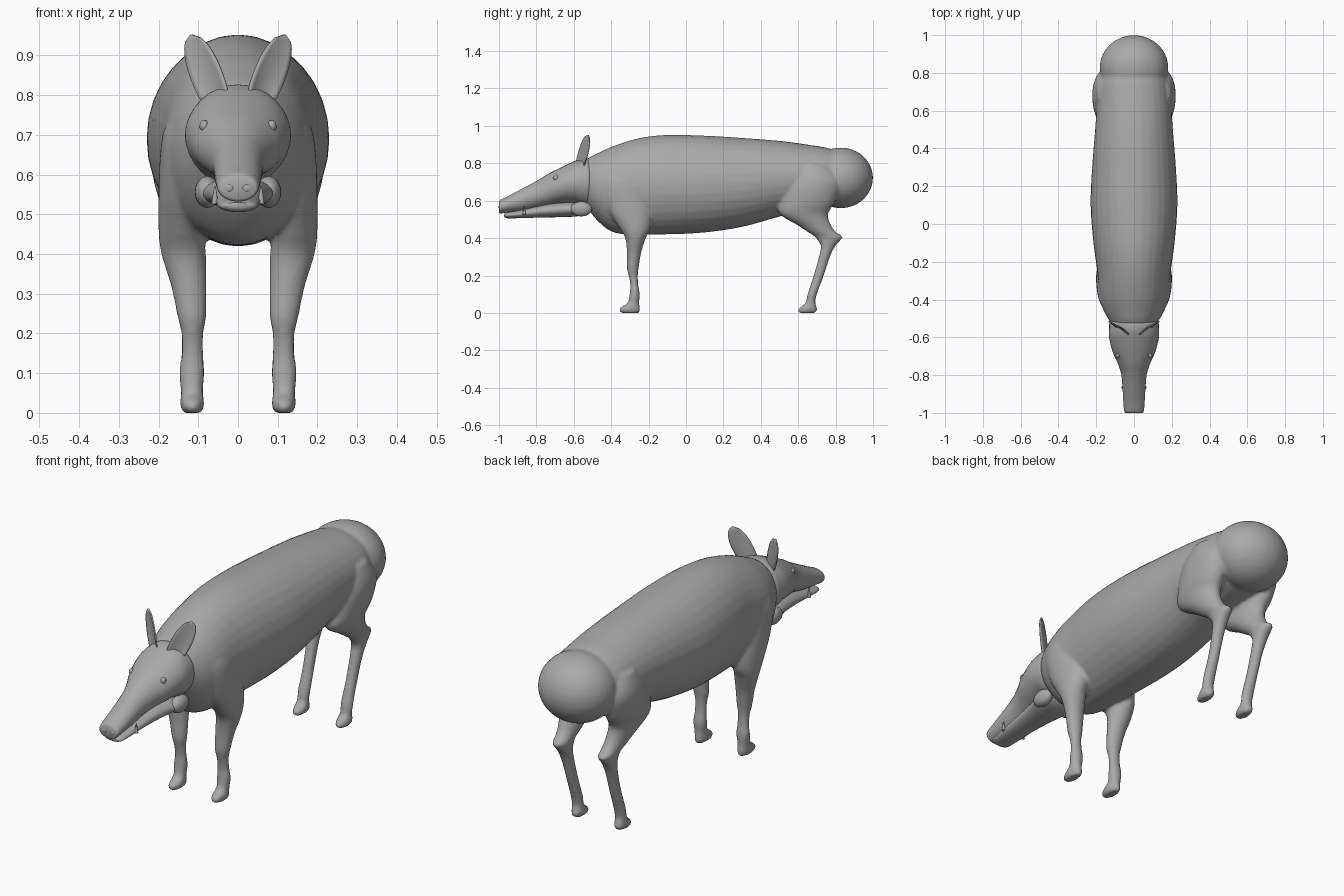
import bpy, bmesh, math
from mathutils import Vector, Matrix

if "Cube" in bpy.data.objects:
    bpy.data.objects.remove(bpy.data.objects["Cube"])

grey = bpy.data.materials.new("hide grey")
grey.diffuse_color = (0.4, 0.4, 0.4, 1)
grey.use_nodes = True
grey.node_tree.nodes["Principled BSDF"].inputs["Base Color"].default_value = grey.diffuse_color


def smooth_rows(rows, n):
    """Catmull-Rom refinement of the station rows."""
    out = []
    for i in range(len(rows) - 1):
        a, b, c, d = (rows[max(0, min(len(rows) - 1, i + k))] for k in (-1, 0, 1, 2))
        for j in range(n):
            t = j / n
            out.append([0.5 * (2 * q + (r - p) * t + (2 * p - 5 * q + 4 * r - s) * t * t
                               + (3 * q - p - 3 * r + s) * t ** 3)
                        for p, q, r, s in zip(a, b, c, d)])
    return out + [list(rows[-1])]


def loft(bm, rows, axis, side=1, n=4, seg=32):
    """Elliptical sections: (position, low edge, high edge, x centre, x radius)."""
    rings = []
    for p, lo, hi, cx, rx in smooth_rows(rows, n):
        ring = []
        for k in range(seg):
            a = 2 * math.pi * k / seg
            x = side * (cx + rx * math.cos(a))
            v = (lo + hi) / 2 + (hi - lo) / 2 * math.sin(a)
            ring.append(bm.verts.new((x, p, v) if axis == 'y' else (x, v, p)))
        rings.append(ring)
    for r, s in zip(rings, rings[1:]):
        for k in range(seg):
            bm.faces.new((r[k], r[(k + 1) % seg], s[(k + 1) % seg], s[k]))
    bm.faces.new(rings[0])
    bm.faces.new(rings[-1])


def ball(bm, centre, radii, seg=32):
    m = Matrix.Translation(centre) @ Matrix.Diagonal((*radii, 1))
    bmesh.ops.create_uvsphere(bm, u_segments=seg, v_segments=seg // 2, radius=1, matrix=m)


def finish(name, bm, angle=50):
    bmesh.ops.recalc_face_normals(bm, faces=bm.faces[:])
    me = bpy.data.meshes.new(name)
    bm.to_mesh(me)
    bm.free()
    ob = bpy.data.objects.new(name, me)
    bpy.context.collection.objects.link(ob)
    me.materials.append(grey)
    me.shade_smooth()
    me.set_sharp_from_angle(angle=math.radians(angle))
    return ob


# body: torso, rump and four legs fused into one skin
bm = bmesh.new()
loft(bm, [(-.55, .60, .80, 0, .10), (-.52, .55, .83, 0, .125), (-.46, .48, .86, 0, .16),
          (-.38, .428, .895, 0, .185), (-.25, .42, .935, 0, .195), (-.1, .42, .952, 0, .215),
          (.1, .43, .948, 0, .23), (.3, .46, .936, 0, .222), (.5, .515, .92, 0, .206),
          (.65, .55, .90, 0, .195), (.78, .575, .875, 0, .175), (.85, .62, .82, 0, .12)], 'y')
ball(bm, (0, .828, .722), (.182, .172, .162))
front_leg = [(0, -.345, -.25, .115, .022), (.012, -.358, -.245, .115, .029),
             (.03, -.35, -.246, .115, .03), (.055, -.312, -.25, .116, .028),
             (.1, -.302, -.247, .116, .032), (.15, -.298, -.255, .115, .028),
             (.2, -.307, -.257, .115, .028), (.24, -.316, -.253, .116, .036),
             (.32, -.316, -.24, .124, .045), (.40, -.325, -.215, .137, .056),
             (.46, -.36, -.19, .142, .058), (.56, -.42, -.19, .14, .06),
             (.70, -.46, -.24, .13, .06), (.78, -.42, -.30, .11, .04)]
hind_leg = [(0, .605, .69, .115, .022), (.012, .597, .702, .115, .029),
            (.03, .61, .70, .115, .03), (.055, .64, .692, .116, .027),
            (.1, .65, .70, .116, .029), (.2, .682, .737, .116, .026),
            (.3, .71, .77, .118, .028), (.36, .72, .80, .12, .033),
            (.405, .69, .838, .122, .036), (.43, .655, .805, .124, .042),
            (.47, .595, .775, .128, .05), (.53, .50, .76, .135, .062),
            (.60, .51, .80, .145, .07), (.70, .55, .82, .15, .07), (.79, .62, .76, .14, .05)]
for s in (-1, 1):
    loft(bm, front_leg, 'z', s)
    loft(bm, hind_leg, 'z', s)
body = finish("body", bm, 180)
rm = body.modifiers.new("fuse", 'REMESH')
rm.mode = 'VOXEL'
rm.voxel_size = .009
rm.use_smooth_shade = True
sm = body.modifiers.new("soften", 'SMOOTH')
sm.factor = .5
sm.iterations = 5

# head with long snout
bm = bmesh.new()
loft(bm, [(-1, .538, .597, 0, .046), (-.99, .532, .606, 0, .052), (-.95, .538, .625, 0, .056),
          (-.88, .545, .662, 0, .06), (-.80, .562, .705, 0, .067), (-.74, .575, .742, 0, .085),
          (-.68, .585, .772, 0, .112), (-.60, .585, .81, 0, .132), (-.55, .57, .826, 0, .132),
          (-.515, .575, .82, 0, .126), (-.50, .62, .78, 0, .09)], 'y')
finish("head", bm)

# lower jaw with cheek bulbs at its hinge
bm = bmesh.new()
loft(bm, [(-.972, .515, .53, 0, .03), (-.955, .506, .537, 0, .047), (-.88, .507, .552, 0, .055),
          (-.78, .51, .575, 0, .062), (-.68, .512, .59, 0, .075), (-.60, .515, .592, 0, .09),
          (-.54, .525, .59, 0, .095), (-.505, .55, .585, 0, .08)], 'y')
for s in (-1, 1):
    ball(bm, (s * .077, -.56, .556), (.032, .058, .04), 20)
finish("lower_jaw", bm)

# nostrils, eyes and tusks
for s, side in ((-1, "left"), (1, "right")):
    bm = bmesh.new()
    ball(bm, (s * .022, -.999, .566), (.011, .003, .009), 16)
    finish(side + "_nostril", bm)
    bm = bmesh.new()
    ball(bm, (s * .085, -.695, .722), (.012, .015, .015), 16)
    finish(side + "_eye", bm)
    bm = bmesh.new()
    bmesh.ops.create_cone(bm, cap_ends=True, segments=12, radius1=.009, radius2=.002, depth=.045,
                          matrix=Matrix.Translation((s * .058, -.865, .548)))
    finish(side + "_tusk", bm)

    # cupped leaf-shaped ear
    bm = bmesh.new()
    base, tip = Vector((.058, -.568, .79)), Vector((.118, -.523, .952))
    across, back = Vector((.82, .5, -.25)), Vector((-.5, .82, 0))
    nt, ns = 12, 8
    grid = []
    for i in range(nt + 1):
        t = i / nt
        w = .046 * math.sqrt(max(.002, 1 - (abs(t - .35) / .65) ** 2.2))
        row = []
        for j in range(ns + 1):
            u = 2 * j / ns - 1
            p = base.lerp(tip, t) + across * (u * w) + back * (.012 * (1 - u * u) * (1 - t))
            row.append(bm.verts.new((s * p.x, p.y, p.z)))
        grid.append(row)
    for r, q in zip(grid, grid[1:]):
        for j in range(ns):
            bm.faces.new((r[j], r[j + 1], q[j + 1], q[j]))
    ear = finish(side + "_ear", bm)
    sol = ear.modifiers.new("thickness", 'SOLIDIFY')
    sol.thickness = .006
    sol.offset = 0
